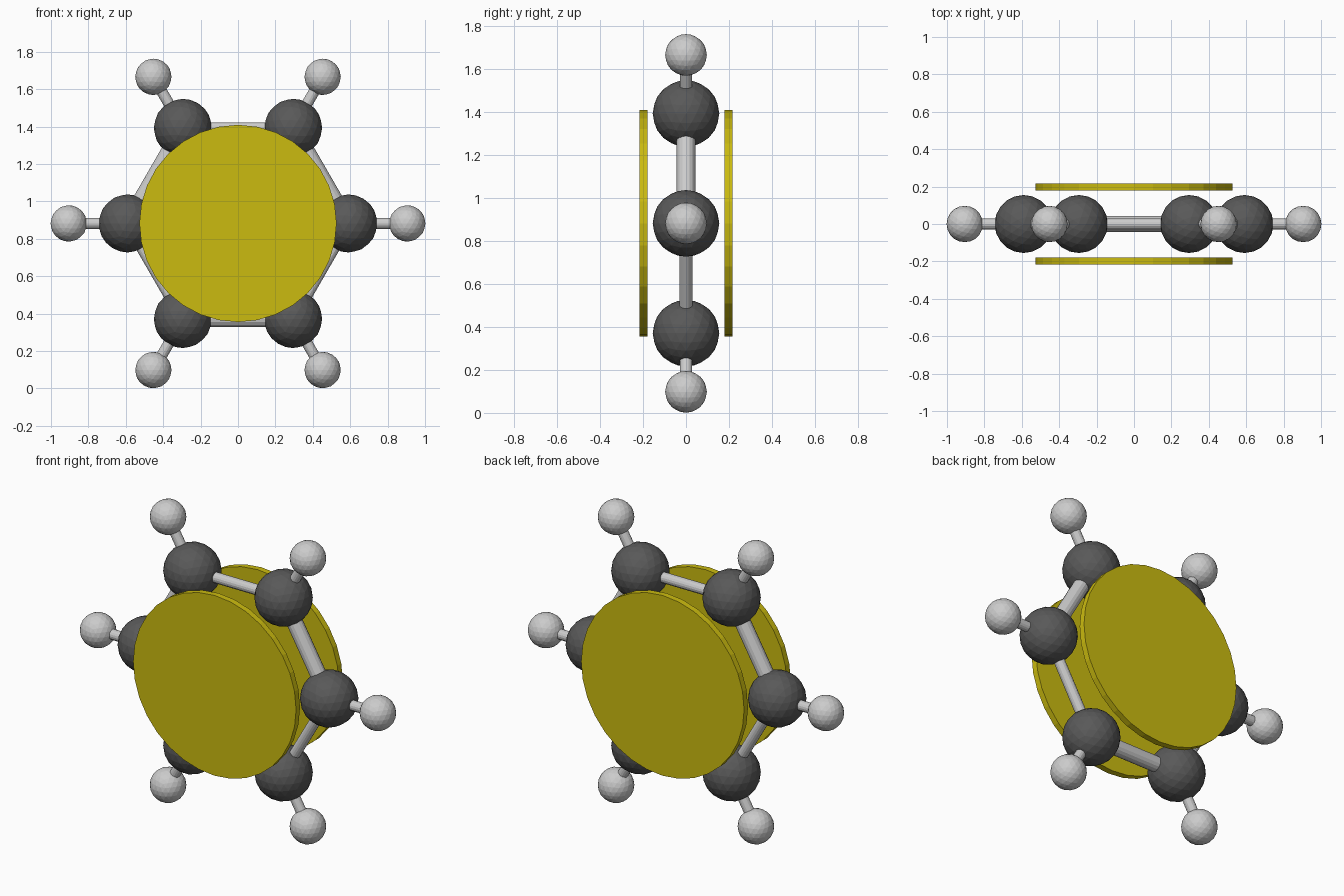
import bpy
from math import cos, sin, radians, pi
from mathutils import Vector

if "Cube" in bpy.data.objects:
    bpy.data.objects.remove(bpy.data.objects["Cube"])

CENTRE = Vector((0, 0, 0.882))
R_CARBON, R_HYDROGEN = 0.59, 0.905


def material(name, rgb):
    m = bpy.data.materials.new(name)
    m.diffuse_color = (*rgb, 1)
    m.use_nodes = True
    m.node_tree.nodes["Principled BSDF"].inputs["Base Color"].default_value = m.diffuse_color
    return m


dark = material("dark_grey", (0.1, 0.1, 0.1))
yellow = material("mustard", (0.6, 0.5, 0.005))


def ring_point(radius, i):
    a = radians(60 * i)
    return CENTRE + Vector((radius * cos(a), 0, radius * sin(a)))


def ball(name, pos, radius, mat=None):
    bpy.ops.mesh.primitive_ico_sphere_add(subdivisions=3, radius=radius, location=pos)
    ob = bpy.context.object
    ob.name = name
    if mat:
        ob.data.materials.append(mat)


def rod(name, a, b, radius):
    d = b - a
    bpy.ops.mesh.primitive_cylinder_add(vertices=16, radius=radius, depth=d.length,
                                        location=(a + b) / 2)
    ob = bpy.context.object
    ob.name = name
    ob.rotation_euler = d.to_track_quat('Z', 'Y').to_euler()


# Six carbon-hydrogen arms and the ring bonds, alternately thick and thin
for i in range(6):
    c, h, nxt = ring_point(R_CARBON, i), ring_point(R_HYDROGEN, i), ring_point(R_CARBON, i + 1)
    ball(f"carbon_atom_{i}", c, 0.155, dark)
    ball(f"hydrogen_atom_{i}", h, 0.097)
    rod(f"hydrogen_bond_{i}", c, h, 0.029)
    rod(f"ring_bond_{i}", c, nxt, 0.044 if i % 2 == 0 else 0.03)

# Electron cloud discs on both faces of the ring
for side, name in ((-1, "front_disc"), (1, "back_disc")):
    bpy.ops.mesh.primitive_cylinder_add(vertices=32, radius=0.527, depth=0.036,
                                        location=CENTRE + Vector((0, side * 0.198, 0)),
                                        rotation=(pi / 2, 0, 0))
    ob = bpy.context.object
    ob.name = name
    ob.data.materials.append(yellow)
